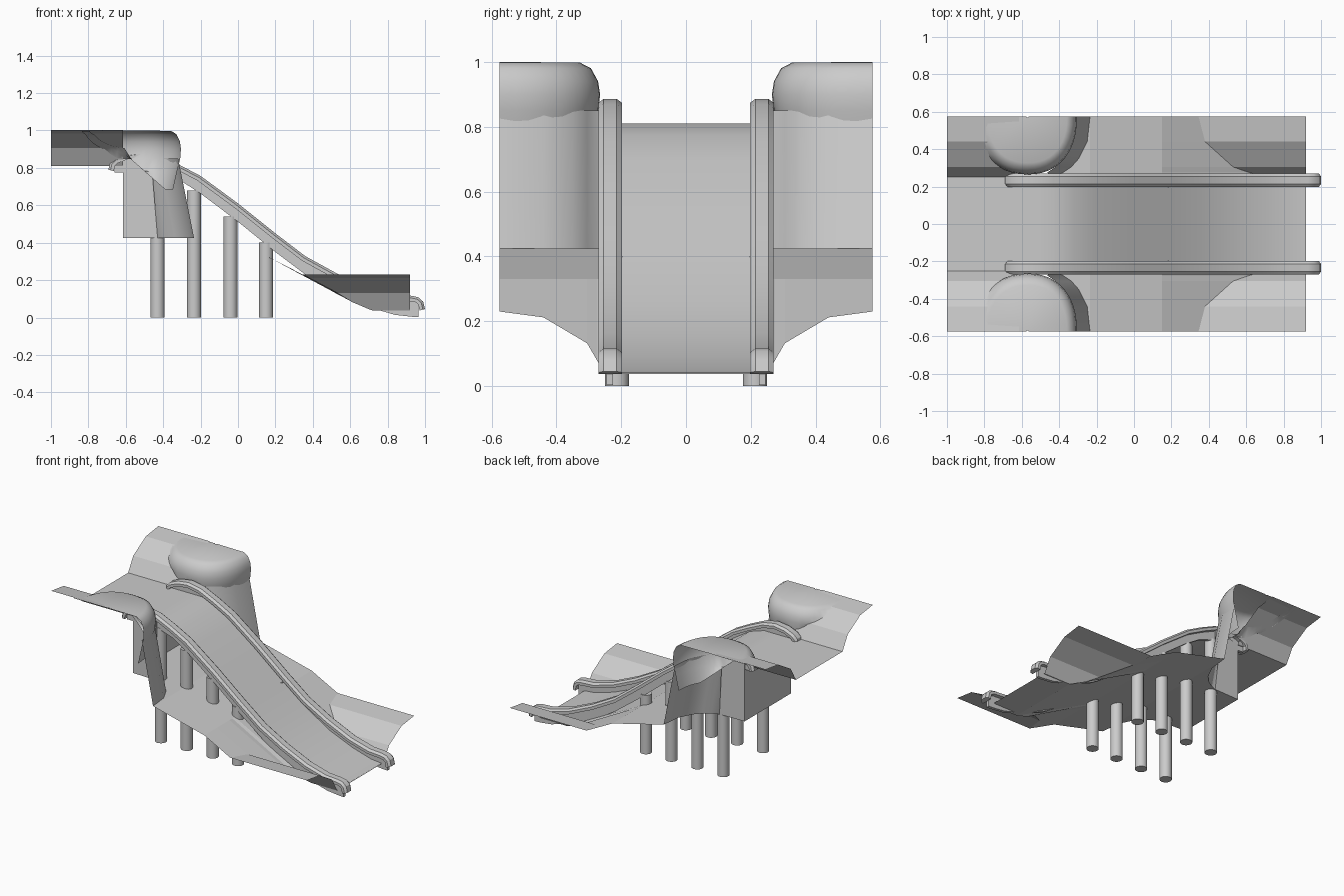
import bpy, bmesh, math
from mathutils import Vector

old = bpy.data.objects.get("Cube")
if old:
    bpy.data.objects.remove(old, do_unlink=True)

grey = bpy.data.materials.new("plain_grey")
grey.use_nodes = True
grey.diffuse_color = (0.6, 0.6, 0.6, 1)
grey.node_tree.nodes["Principled BSDF"].inputs["Base Color"].default_value = (0.6, 0.6, 0.6, 1)


def loft(name, rows, closed=False, solid=False, smooth=None):
    """Skin rows of points and mirror the part across y = 0."""
    bm = bmesh.new()
    grid = [[bm.verts.new(p) for p in row] for row in rows]
    n = len(grid[0])
    for a, b in zip(grid, grid[1:]):
        for i in range(n if closed else n - 1):
            j = (i + 1) % n
            bm.faces.new((a[i], a[j], b[j], b[i]))
    if solid:
        bm.faces.new(grid[0])
        bm.faces.new(grid[-1])
        bmesh.ops.recalc_face_normals(bm, faces=bm.faces)
    mesh = bpy.data.meshes.new(name)
    bm.to_mesh(mesh)
    bm.free()
    mesh.materials.append(grey)
    obj = bpy.data.objects.new(name, mesh)
    bpy.context.collection.objects.link(obj)
    mirror = obj.modifiers.new("mirror", "MIRROR")
    mirror.use_axis = (False, True, False)
    mirror.merge_threshold = 0.0005
    if smooth:
        bpy.ops.object.select_all(action='DESELECT')
        obj.select_set(True)
        bpy.context.view_layer.objects.active = obj
        bpy.ops.object.shade_smooth_by_angle(angle=math.radians(smooth))
    return obj


def interp(table, t):
    for (a, va), (b, vb) in zip(table, table[1:]):
        if t <= b:
            return va + (vb - va) * max(0, t - a) / (b - a)
    return table[-1][1]


# Shared profiles: bank height over y, foot of the cliff over y
BANK = [(0, 0), (0.25, 0), (0.305, 0.095), (0.44, 0.175), (0.575, 0.193)]
BANK_START = [(0, 0.72), (0.25, 0.72), (0.27, 0.63), (0.305, 0.53), (0.44, 0.38), (0.575, 0.345)]
CLIFF = [(0, -0.615), (0.25, -0.615), (0.255, -0.43), (0.275, -0.38), (0.305, -0.335),
         (0.35, -0.295), (0.44, -0.25), (0.575, -0.235)]
DECK, FLOOR, LEDGE = 0.81, 0.037, 0.425

# Lower ground: a slope that runs out into a valley with raised banks
rows = []
for y, cx in CLIFF:
    z = FLOOR + interp(BANK, y)
    xe = interp(BANK_START, y)
    rows.append([(cx, y, LEDGE), (max(cx, -0.234), y, LEDGE), (0.15, y, 0.33), (xe, y, z), (0.92, y, z)])
loft("lower_ground", rows)

# Upper deck with the same banks
loft("upper_deck", [[(-1, y, DECK + h), (-0.615, y, DECK + h)] for y, h in BANK])

# Cliff under the boulders, with the wall behind the slide
rows = []
for y, x in CLIFF[1:]:
    lean = 0.085 if y > 0.26 else 0
    top = 0.85 if y > 0.25 else DECK
    rows.append([(x - lean, y, top), (x, y, LEDGE)])
loft("cliff_wall", rows, smooth=40)
loft("back_wall", [[(-0.615, y, LEDGE), (-0.615, y, DECK)] for y in (0, 0.25)])


# Boulder: stacked rounded half rings, cut open on the outer side
def boulder_floor(x, y):
    if x < -0.6:
        return DECK + interp(BANK, y) - 0.005
    return max(0.685, 0.87 - 0.88 * (x + 0.6))


def rounded(v):
    return math.copysign(abs(v) ** 0.88, v)


rows = []
for scale, z in ((0.84, 0.685), (0.92, 0.78), (0.985, 0.85), (1, 0.9), (0.98, 0.94),
                 (0.91, 0.98), (0.8, 0.998), (0.02, 1.0)):
    ring = []
    for k in range(25):
        a = math.pi * (1 + k / 24)
        x = -0.57 + 0.265 * scale * rounded(math.cos(a))
        y = 0.575 + 0.31 * scale * rounded(math.sin(a))
        ring.append((x, y, max(z, boulder_floor(x, y))))
    rows.append(ring)
loft("boulder", rows, smooth=50)

# Slide stations: x, rail top, rail bottom
SLIDE = [(-0.66, 0.85, 0.775), (-0.6, 0.875, 0.775), (-0.52, 0.886, 0.775), (-0.43, 0.87, 0.775),
         (-0.32, 0.82, 0.74), (-0.2, 0.757, 0.663), (0, 0.61, 0.512), (0.2, 0.45, 0.35),
         (0.36, 0.328, 0.23), (0.53, 0.235, 0.125), (0.7, 0.16, 0.055), (0.84, 0.122, 0.014),
         (0.93, 0.116, 0.004), (0.965, 0.108, 0.003)]

# Chute
chute = [(x, b + 0.035) for x, t, b in SLIDE if -0.61 < x < 0.92]
chute = [(-0.615, DECK)] + chute + [(0.92, 0.041)]
loft("chute", [[(x, y, z) for x, z in chute] for y in (0, 0.225)], smooth=40)

# Side plates below the rails
loft("side_plate", [[(x, 0.225, t - 0.02), (x, 0.245, t - 0.02), (x, 0.245, b), (x, 0.225, b)]
                    for x, t, b in SLIDE], closed=True, solid=True, smooth=30)

# Handrails: a chamfered section swept along the slide, hooked at both ends
path = [(-0.693, 0.79), (-0.685, 0.825)] + [(x, t) for x, t, b in SLIDE] + [(0.99, 0.085), (1.0, 0.045)]
path = [Vector((x, 0, z)) for x, z in path]
SECTION = [(-0.036, -0.03), (-0.036, -0.012), (-0.02, 0), (0.02, 0), (0.036, -0.012), (0.036, -0.03)]
rows = []
for i, p in enumerate(path):
    d = (path[min(i + 1, len(path) - 1)] - path[max(i - 1, 0)]).normalized()
    up = Vector((-d.z, 0, d.x))
    rows.append([p + up * n + Vector((0, 0.234 + s, 0)) for s, n in SECTION])
loft("handrail", rows, closed=True, solid=True, smooth=30)

# Support posts
for x, top in ((-0.43, 0.78), (-0.235, 0.68), (-0.04, 0.54), (0.15, 0.4)):
    rows = []
    for z in (0, top):
        rows.append([(x + 0.0375 * math.cos(math.tau * k / 20),
                      0.213 + 0.0375 * math.sin(math.tau * k / 20), z) for k in range(20)])
    loft("support_post", rows, closed=True, solid=True, smooth=40)
